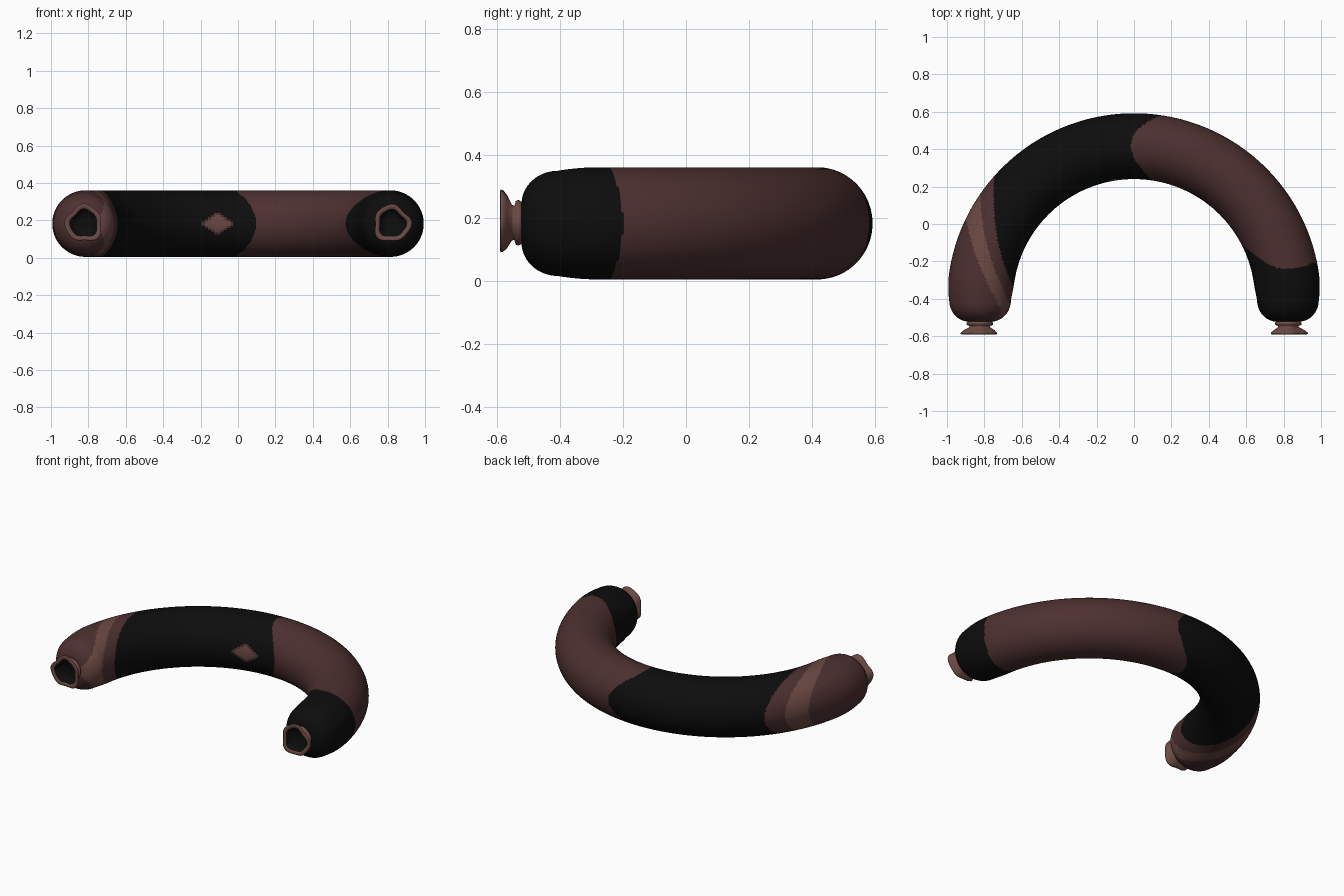
import bpy, bmesh, math

if "Cube" in bpy.data.objects:
    bpy.data.objects.remove(bpy.data.objects["Cube"])

CY, CZ, R = -0.407, 0.183, 0.823      # bend centre, height, bend radius
RH, RV = 0.176, 0.178                 # tube radius, horizontal and vertical


def material(name, rgb):
    m = bpy.data.materials.new(name)
    m.diffuse_color = (*rgb, 1)
    m.use_nodes = True
    m.node_tree.nodes["Principled BSDF"].inputs["Base Color"].default_value = m.diffuse_color
    return m


MATS = [material("charred black", (0.004, 0.004, 0.004)),
        material("dark brown", (0.075, 0.03, 0.03)),
        material("light brown", (0.15, 0.068, 0.058))]
BLACK, DARK, LIGHT = range(3)


def finish(bm, name):
    bmesh.ops.recalc_face_normals(bm, faces=bm.faces)
    for f in bm.faces:
        f.smooth = True
    me = bpy.data.meshes.new(name)
    bm.to_mesh(me)
    bm.free()
    for m in MATS:
        me.materials.append(m)
    ob = bpy.data.objects.new(name, me)
    bpy.context.collection.objects.link(ob)
    return ob


def bridge(bm, rings):
    faces = []
    for k, (a, b) in enumerate(zip(rings, rings[1:])):
        n = len(a)
        for i in range(n):
            j = (i + 1) % n
            faces.append((bm.faces.new((a[i], a[j], b[j], b[i])), k))
    return faces


# Rounded end: distance past the bend's half circle and relative radius
CAP = [(0.0, 0.165 / 0.176)] + [
    (0.115 * math.sin(t), 0.34 + 0.597 * math.cos(t))
    for t in [math.pi / 2 * i / 14 for i in range(1, 15)]]


def stations():
    """x, y, inward direction and radius scale along the casing, left to right."""
    out = [(-R, CY - d, 1, 0, s) for d, s in reversed(CAP[1:])]
    n = 400
    for i in range(n + 1):
        t = math.pi * (1 - i / n)
        edge = min(t, math.pi - t)
        s = 1 - 0.0625 * max(0, 1 - edge / 0.16) ** 2
        out.append((R * math.cos(t), CY + R * math.sin(t), -math.cos(t), -math.sin(t), s))
    out += [(R, CY - d, -1, 0, s) for d, s in CAP[1:]]
    return out


def casing_colour(p, c):
    """c is +1 on the inside of the bend, -1 on the outside, 0 on top."""
    x, y, z = p
    # diamond patch on the inside of the bend
    if c > 0:
        d = abs(x + 0.11) / 0.095 + abs(z - CZ) / 0.062
        if y > 0 and d < 1:
            return LIGHT if d < 0.8 else DARK
    # slanted stripes at the left end
    if x < -0.4:
        if y > -0.04 - 0.3 * c:
            return BLACK
        if y > -0.14 - 0.3 * c:
            return DARK
        return LIGHT if y > -0.26 - 0.29 * c else DARK
    # dark tip at the right end
    if x > 0.4:
        return BLACK if y < -0.24 + (0.13 if c > 0 else 0.04) * c * c else DARK
    # seam in the middle
    a = math.atan2(x, y - CY)
    return BLACK if a < -0.02 + 0.17 * c * c else DARK


# Sausage casing
bm = bmesh.new()
N = 96
rings = []
for x, y, ix, iy, s in stations():
    ring = []
    for k in range(N):
        a = math.tau * k / N
        h = RH * s * math.cos(a)
        ring.append(bm.verts.new((x + ix * h, y + iy * h, CZ + RV * s * math.sin(a))))
    rings.append(ring)
faces = bridge(bm, rings)
for i, (f, k) in enumerate(faces):
    f.material_index = casing_colour(f.calc_center_median(),
                                     math.cos(math.tau * (i % N + 0.5) / N))
for r, m in ((rings[0], DARK), (rings[-1], BLACK)):
    bm.faces.new(r).material_index = m
finish(bm, "sausage_casing")

# Tied ends: neck ring, flared wavy mouth, dark hollow (y, radius, waviness)
PROFILE = [(-0.512, 0.055, 0), (-0.524, 0.068, .3), (-0.532, 0.072, .3), (-0.540, 0.069, .3),
           (-0.545, 0.054, .3), (-0.552, 0.056, .5), (-0.568, 0.083, .8), (-0.580, 0.096, 1),
           (-0.588, 0.098, 1), (-0.590, 0.092, 1), (-0.588, 0.074, 1), (-0.570, 0.066, 1),
           (-0.556, 0.045, .5)]


def tied_end(name, x, phase):
    bm = bmesh.new()
    n = 48
    rings = []
    for y, r, w in PROFILE:
        ring = []
        for k in range(n):
            a = math.tau * k / n
            q = r * (1 + w * (0.07 * math.cos(3 * a + phase) + 0.05 * math.cos(5 * a - phase)))
            ring.append(bm.verts.new((x + q * math.cos(a), y, CZ + q * math.sin(a))))
        rings.append(ring)
    for f, k in bridge(bm, rings):
        f.material_index = BLACK if k >= 10 else LIGHT
    bm.faces.new(rings[-1]).material_index = BLACK
    bm.faces.new(rings[0]).material_index = LIGHT
    finish(bm, name)


tied_end("left_tied_end", -R, 2.2)
tied_end("right_tied_end", R, 0.6)
